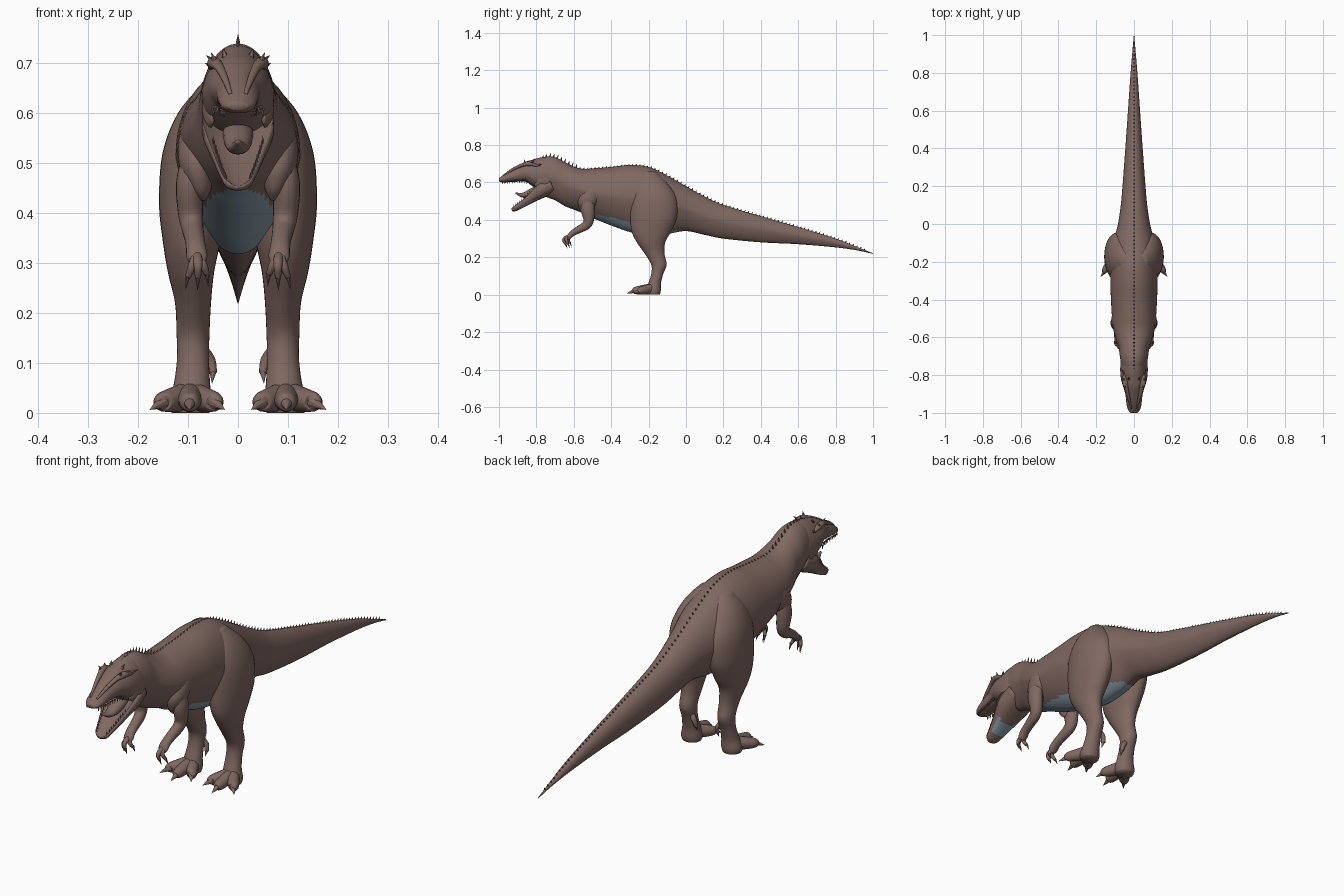
import bpy, bmesh
from math import cos, sin, pi, copysign
from mathutils import Vector, Matrix

if "Cube" in bpy.data.objects:
    bpy.data.objects.remove(bpy.data.objects["Cube"])


def material(name, colour):
    m = bpy.data.materials.new(name)
    m.use_nodes = True
    m.diffuse_color = colour
    m.node_tree.nodes["Principled BSDF"].inputs["Base Color"].default_value = colour
    return m


BROWN = material("brown hide", (.215, .138, .12, 1))
BLUE = material("blue grey belly", (.25, .335, .395, 1))
FORWARD, UP = Vector((0, -1, 0)), Vector((0, 0, 1))


def finish(name, bm, smooth=True):
    bmesh.ops.recalc_face_normals(bm, faces=bm.faces)
    for f in bm.faces:
        f.smooth = smooth
    mesh = bpy.data.meshes.new(name)
    bm.to_mesh(mesh)
    bm.free()
    mesh.materials.append(BROWN)
    obj = bpy.data.objects.new(name, mesh)
    bpy.context.collection.objects.link(obj)
    return obj


def spline(points, steps):
    """Smooth curve through stations of any dimension."""
    pts = [points[0]] + list(points) + [points[-1]]
    out = []
    for a, b, c, d in zip(pts, pts[1:], pts[2:], pts[3:]):
        for k in range(steps):
            t = k / steps
            out.append([q + t / 2 * (r - p + t * (2 * p - 5 * q + 4 * r - s
                        + t * (3 * (q - r) + s - p))) for p, q, r, s in zip(a, b, c, d)])
    return out + [list(points[-1])]


def loft(name, stations, axis=None, sides=20, steps=5, power=1, cup=False, keel=0, crest=0):
    """Skin rings (x, y, z, half width, half depth); keel and crest narrow the bottom and top."""
    rings = spline(stations, steps)
    centres = [Vector(r[:3]) for r in rings]
    bm = bmesh.new()
    loops = []
    for i, r in enumerate(rings):
        t = axis or (centres[min(i + 1, len(rings) - 1)] - centres[max(i - 1, 0)]).normalized()
        side = (Vector((1, 0, 0)) - t * t.x).normalized()
        up = t.cross(side)
        loop = []
        for k in range(sides):
            a = 2 * pi * k / sides
            u, v = (copysign(abs(w) ** power, w) for w in (cos(a), sin(a)))
            u *= 1 - (crest if v > 0 else keel) * abs(v)
            if cup and v > 0:
                v = .7 * u * u
            loop.append(bm.verts.new(centres[i] + side * u * max(r[3], .001)
                                     + up * v * max(r[4], .001)))
        loops.append(loop)
    for p, q in zip(loops, loops[1:]):
        for k in range(sides):
            n = (k + 1) % sides
            bm.faces.new((p[k], p[n], q[n], q[k]))
    bm.faces.new(loops[0])
    bm.faces.new(loops[-1])
    return finish(name, bm)


def cones(name, items, sides=6):
    """One mesh of pointed cones given as (base, tip, radius)."""
    bm = bmesh.new()
    for base, tip, radius in items:
        base, tip = Vector(base), Vector(tip)
        d = tip - base
        place = Matrix.Translation((base + tip) / 2) @ d.to_track_quat('Z', 'Y').to_matrix().to_4x4()
        bmesh.ops.create_cone(bm, cap_ends=True, segments=sides, radius1=radius,
                              radius2=0, depth=d.length, matrix=place)
    return finish(name, bm, False)


def upright(profile):
    """Turn (y, top, bottom, half width) into ring stations."""
    return [(0, y, (t + b) / 2, w, (t - b) / 2) for y, t, b, w in profile]


def sample(rings, y):
    """Interpolated station at a given y."""
    rings = sorted(rings, key=lambda r: r[1])
    for a, b in zip(rings, rings[1:]):
        if a[1] <= y <= b[1]:
            f = (y - a[1]) / max(b[1] - a[1], 1e-6)
            return [p + f * (q - p) for p, q in zip(a, b)]
    return rings[-1]


def paint_blue(obj, rule):
    obj.data.materials.append(BLUE)
    for f in obj.data.polygons:
        f.material_index = int(rule(f.center, f.normal))


# Torso, neck and tail in one skin, with a pale belly below a sloping line
trunk = upright([
    (-.79, .715, .56, .045), (-.75, .737, .525, .066), (-.7, .735, .505, .075),
    (-.65, .71, .475, .082), (-.6, .685, .455, .098), (-.55, .673, .435, .11),
    (-.5, .675, .41, .116), (-.4, .683, .37, .122), (-.3, .693, .335, .125),
    (-.2, .683, .318, .122), (-.1, .637, .325, .11), (0, .58, .34, .085),
    (.1, .525, .32, .07), (.2, .48, .3, .061), (.4, .42, .28, .046),
    (.6, .362, .27, .032), (.8, .3, .253, .018), (.92, .253, .236, .008),
    (1, .222, .218, .001)])
body = loft("body", trunk, FORWARD, sides=72, steps=10, keel=.25)
paint_blue(body, lambda c, n: -.6 < c.y < -.04 and c.z < .333 - .2 * c.y)

# Skull with brow and snout
skull = upright([
    (-.68, .72, .58, .05), (-.72, .735, .555, .068), (-.77, .735, .555, .073),
    (-.82, .722, .58, .069), (-.86, .71, .605, .058), (-.9, .69, .604, .046),
    (-.95, .66, .602, .04), (-.98, .638, .6, .033), (-1, .622, .606, .019)])
loft("skull", skull, FORWARD, sides=28, power=.85, crest=.3)

# Open lower jaw, mouth floor and tongue
jaw_path = [(0, -.72, .59, .07, .045), (0, -.78, .558, .071, .045),
            (0, -.84, .512, .052, .028), (0, -.89, .478, .037, .02),
            (0, -.92, .46, .027, .016), (0, -.932, .454, .014, .008)]
jaw = loft("lower_jaw", jaw_path, sides=28, power=.85, cup=True)
paint_blue(jaw, lambda c, n: -.88 < c.y < -.82 and n.z < -.7)
loft("tongue", [(0, -.76, .575, .03, .025), (0, -.82, .547, .029, .024),
                (0, -.87, .532, .02, .014), (0, -.912, .544, .004, .003)])

# Teeth along both jaws
teeth = []
for s in (-1, 1):
    for k in range(11):
        y = -.85 - .013 * k
        r = sample(skull, y)
        x, z = s * r[3] * .82, r[2] - r[4] * .8
        teeth.append(((x, y, z), (x, y - .002, r[2] - r[4] - .01), .004))
    for k in range(9):
        y = -.83 - .011 * k
        r = sample(jaw_path, y)
        x = s * r[3] * .9
        teeth.append(((x, y, r[2] + r[4] * .3), (x, y - .006, r[2] + r[4] + .006), .0035))
cones("teeth", teeth)

# Spines along the back, tallest on the neck
rings = spline(trunk, 8)
spines = []
y = -.79
while y < .97:
    r = sample(rings, y)
    top = r[2] + r[4]
    h = .02 if y < -.58 else .008
    spines.append(((0, y, top - .006), (0, y + .008, top + h), .006))
    y += .02
cones("back_spines", spines, 4)

# Paired parts
for s, label in ((1, "left"), (-1, "right")):
    def flip(points):
        return [(s * p[0], *p[1:]) for p in points]

    def claw(base, tip, radius):
        return (s * base[0], *base[1:]), (s * tip[0], *tip[1:]), radius

    # Head details
    loft(label + "_brow_ridge", flip([
        (.05, -.79, .688, .008, .006), (.048, -.84, .7, .014, .012),
        (.038, -.88, .692, .01, .009), (.026, -.93, .668, .007, .007),
        (.015, -.975, .638, .004, .004)]), sides=12)
    loft(label + "_cheek", flip([
        (.05, -.71, .65, .012, .02), (.058, -.75, .62, .014, .05),
        (.058, -.785, .595, .011, .03), (.05, -.81, .59, .004, .01)]), sides=14)
    cones(label + "_head_horns", [
        claw((.044, -.83, .698), (.064, -.815, .716), .01),
        claw((.044, -.86, .698), (.054, -.865, .722), .009),
        claw((.048, -.79, .69), (.066, -.77, .7), .009),
        claw((.025, -.82, .71), (.03, -.81, .73), .008)])

    # Leg from hip to sole
    loft(label + "_leg", flip([
        (.045, -.2, .66, .025, .035), (.068, -.188, .6, .052, .085),
        (.085, -.175, .52, .066, .122), (.091, -.173, .42, .067, .125),
        (.093, -.185, .34, .057, .106), (.094, -.187, .28, .046, .076),
        (.09, -.168, .22, .036, .053), (.09, -.145, .16, .033, .041),
        (.09, -.154, .11, .032, .032), (.092, -.168, .06, .036, .034),
        (.095, -.175, .02, .043, .04), (.095, -.175, 0, .038, .035)]),
        UP, sides=32, steps=6)

    # Toes and claws
    claws = []
    for toe, end, tip in (("outer", (.15, -.245), (.177, -.28)),
                          ("middle", (.097, -.272), (.097, -.317)),
                          ("inner", (.048, -.245), (.026, -.28))):
        mid = ((.095 + end[0]) / 2, (end[1] - .17) / 2)
        loft(f"{label}_{toe}_toe", flip([
            (.095, -.165, .035, .022, .03), (*mid, .028, .025, .026),
            (*end, .022, .02, .02), (end[0], end[1] - .012, .02, .011, .011)]), sides=14)
        claws.append(claw((*end, .022), (*tip, .006), .014))
    loft(label + "_rear_toe", flip([
        (.07, -.14, .125, .012, .012), (.055, -.135, .105, .01, .011),
        (.05, -.14, .08, .008, .009)]), sides=10)
    claws.append(claw((.05, -.14, .085), (.052, -.148, .058), .008))
    cones(label + "_foot_claws", claws, 10)

    # Shoulder muscle and arm
    loft(label + "_shoulder", flip([
        (.07, -.47, .62, .015, .02), (.08, -.5, .56, .036, .05),
        (.082, -.522, .5, .037, .055), (.075, -.535, .45, .022, .03),
        (.07, -.535, .425, .004, .006)]), UP)
    loft(label + "_arm", flip([
        (.09, -.52, .52, .02, .03), (.097, -.525, .46, .027, .037),
        (.095, -.52, .4, .025, .028), (.091, -.535, .37, .022, .024),
        (.087, -.57, .35, .02, .02), (.084, -.605, .33, .02, .016),
        (.082, -.622, .312, .021, .013), (.08, -.63, .3, .015, .01)]))
    hand_claws = []
    for finger, x, y, z in (("outer", .1, -.632, .272), ("middle", .08, -.645, .27),
                            ("inner", .062, -.622, .278)):
        loft(f"{label}_{finger}_finger", flip([
            (.082, -.615, .318, .01, .01), ((x + .08) / 2, y - .008, .298, .009, .009),
            (x, y, z, .006, .006)]), sides=10)
        hand_claws.append(claw((x, y, z + .004), (x * 1.2 - .015, y + .012, z - .026), .006))
    cones(label + "_hand_claws", hand_claws, 8)
